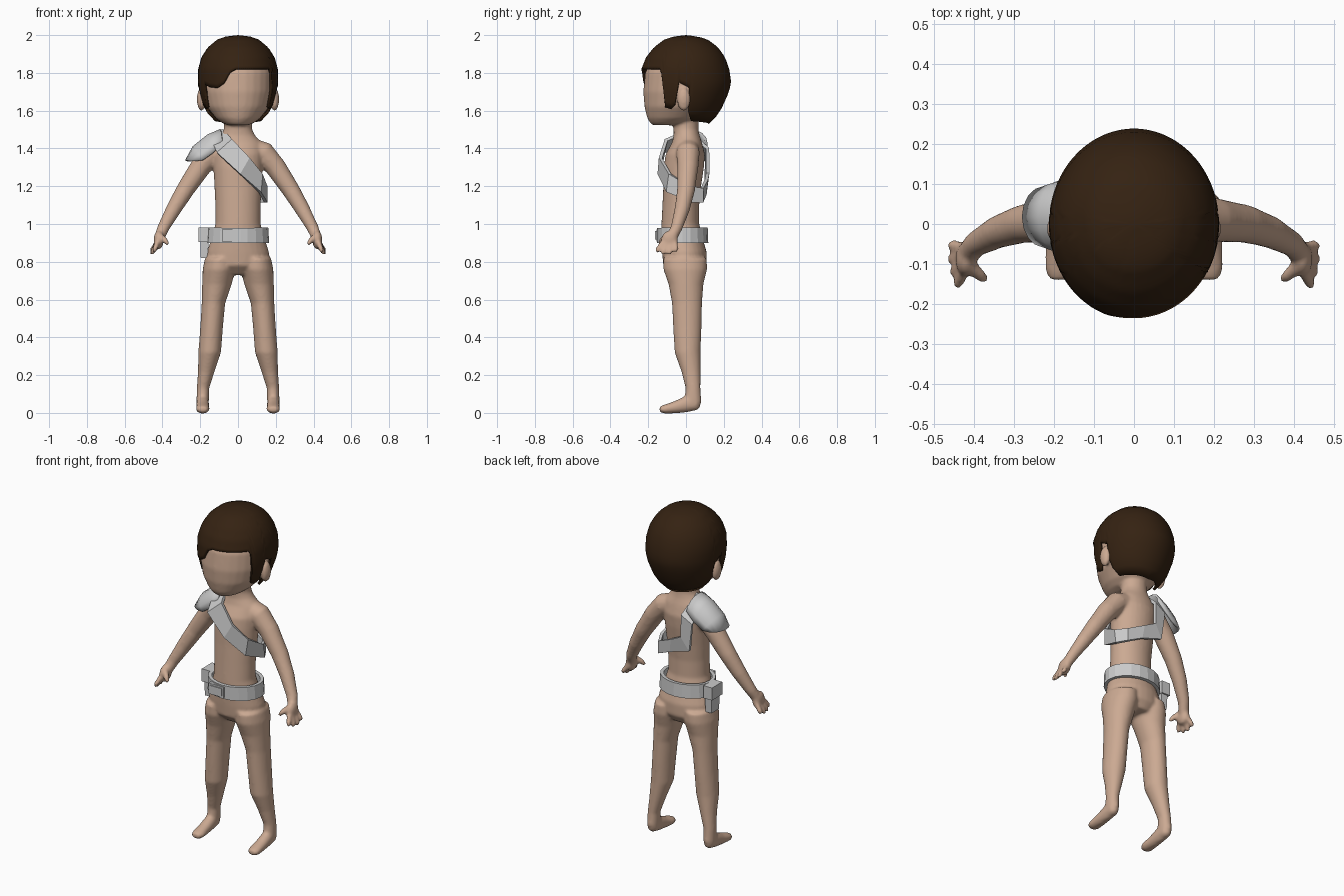
import bpy, bmesh
from math import sin, cos, pi, radians
from mathutils import Vector, Matrix

if "Cube" in bpy.data.objects:
    bpy.data.objects.remove(bpy.data.objects["Cube"])


def material(name, rgb):
    m = bpy.data.materials.new(name)
    m.diffuse_color = (*rgb, 1)
    m.use_nodes = True
    m.node_tree.nodes["Principled BSDF"].inputs["Base Color"].default_value = m.diffuse_color
    return m


def finish(bm, name, mat=None, smooth=False):
    bmesh.ops.recalc_face_normals(bm, faces=bm.faces)
    for f in bm.faces:
        f.smooth = smooth
    me = bpy.data.meshes.new(name)
    bm.to_mesh(me)
    bm.free()
    ob = bpy.data.objects.new(name, me)
    bpy.context.collection.objects.link(ob)
    if mat:
        me.materials.append(mat)
    return ob


def loft(bm, rings):
    """Closed tube through rings of points, capped at both ends."""
    vs = [[bm.verts.new(p) for p in r] for r in rings]
    n = len(vs[0])
    for a, b in zip(vs, vs[1:]):
        for i in range(n):
            j = (i + 1) % n
            bm.faces.new((a[i], a[j], b[j], b[i]))
    bm.faces.new(vs[0][::-1])
    bm.faces.new(vs[-1])


def oval(x, z, rx, yf, yb, n=28):
    """Level oval from yf (front) to yb (back)."""
    return [Vector((x + rx * sin(2 * pi * i / n),
                    (yf + yb) / 2 - (yb - yf) / 2 * cos(2 * pi * i / n), z)) for i in range(n)]


def pipe(bm, pts, n=14):
    """Round tube along (x, y, z, radius) points."""
    rings = []
    for i, p in enumerate(pts):
        a, b = Vector(pts[max(i - 1, 0)][:3]), Vector(pts[min(i + 1, len(pts) - 1)][:3])
        q = (b - a).to_track_quat('Z', 'Y')
        rings.append([Vector(p[:3]) + q @ Vector((p[3] * cos(2 * pi * k / n), p[3] * sin(2 * pi * k / n), 0))
                      for k in range(n)])
    loft(bm, rings)


def ball(bm, c, r):
    bmesh.ops.create_uvsphere(bm, u_segments=20, v_segments=12, radius=1,
                              matrix=Matrix.Translation(c) @ Matrix.Diagonal((*r, 1)))


def strip(name, pairs, thick):
    """Closed band given by (upper, lower) edge points."""
    bm = bmesh.new()
    vs = [(bm.verts.new(a), bm.verts.new(b)) for a, b in pairs]
    for i, (a, b) in enumerate(vs):
        c, d = vs[(i + 1) % len(vs)]
        bm.faces.new((a, b, d, c))
    ob = finish(bm, name)
    s = ob.modifiers.new("thickness", 'SOLIDIFY')
    s.thickness, s.offset = thick, 0
    return ob


def box(name, c, size, taper=1.0):
    bm = bmesh.new()
    bmesh.ops.create_cube(bm, size=1, matrix=Matrix.Translation(c) @ Matrix.Diagonal((*size, 1)))
    for v in bm.verts:
        if v.co.z < c[2]:
            v.co.x = c[0] + (v.co.x - c[0]) * taper
            v.co.y = c[1] + (v.co.y - c[1]) * taper
    return finish(bm, name)


def interp(table, t):
    """Linear lookup in rows (key, values...)."""
    for a, b in zip(table, table[1:]):
        if t <= b[0]:
            k = max(0, (t - a[0]) / (b[0] - a[0]))
            return [p + (q - p) * k for p, q in zip(a[1:], b[1:])]
    return list(table[-1][1:])


skin = material("skin", (0.60, 0.40, 0.29))
brown = material("hair_brown", (0.035, 0.016, 0.006))

# Body: torso and head lofts, mirrored limbs, fused by a remesh
bm = bmesh.new()
loft(bm, [oval(0, *r) for r in [
    (.73, .09, -.07, .08), (.78, .165, -.12, .11), (.85, .165, -.127, .11), (.92, .142, -.132, .09),
    (1.0, .12, -.13, .07), (1.1, .12, -.125, .07), (1.2, .125, -.12, .08), (1.3, .13, -.118, .095),
    (1.37, .135, -.108, .1), (1.43, .125, -.075, .085), (1.47, .09, -.065, .072),
    (1.5, .075, -.066, .066), (1.6, .072, -.066, .066)]])
loft(bm, [oval(0, *r) for r in [
    (1.523, .05, -.175, -.06), (1.535, .085, -.19, .03), (1.56, .118, -.205, .08), (1.62, .165, -.22, .15),
    (1.7, .187, -.226, .19), (1.8, .19, -.216, .2), (1.86, .175, -.19, .185), (1.9, .158, -.17, .165),
    (1.96, .09, -.09, .09), (1.975, .02, -.02, .02)]])
for s in (1, -1):
    # leg and foot
    loft(bm, [oval(s * x, z, rx, f, b) for x, z, rx, f, b in [
        (.095, .82, .08, -.12, .11), (.1, .76, .087, -.12, .112), (.112, .68, .078, -.092, .092),
        (.13, .58, .062, -.074, .085), (.14, .45, .06, -.068, .082), (.15, .32, .06, -.06, .077),
        (.168, .22, .044, -.025, .077), (.185, .13, .033, -.002, .077), (.187, .06, .033, -.01, .082),
        (.187, .025, .027, 0, .072)]])
    loft(bm, [[Vector((s * .187 + rx * cos(2 * pi * i / 16), y, zc + rz * sin(2 * pi * i / 16)))
               for i in range(16)] for y, rx, zc, rz in [
        (.06, .03, .05, .035), (0, .034, .047, .045), (-.06, .035, .03, .033),
        (-.115, .037, .02, .024), (-.14, .024, .019, .015)]])
    # arm
    pipe(bm, [(s * x, y, z, r) for x, y, z, r in [
        (.06, .01, 1.4, .06), (.135, .01, 1.375, .063), (.2, .01, 1.3, .056), (.28, 0, 1.18, .048),
        (.34, -.02, 1.08, .041), (.395, -.05, .98, .032), (.42, -.08, .92, .028)]])
    # hand
    ball(bm, (s * .42, -.087, .915), (.027, .045, .05))
    for y, tip in [(-.12, (.446, -.153, .85)), (-.1, (.456, -.122, .838)),
                   (-.077, (.46, -.09, .838)), (-.058, (.459, -.055, .85))]:
        pipe(bm, [(s * .425, y, .905, .015), (s * (tip[0] - .006), tip[1] + .003, tip[2] + .015, .014),
                  (s * tip[0], tip[1], tip[2], .009)], 10)
    pipe(bm, [(s * .415, -.1, .94, .018), (s * .383, -.13, .91, .016), (s * .37, -.138, .89, .01)], 10)
    # ear
    ball(bm, (s * .194, -.012, 1.66), (.024, .036, .062))
body = finish(bm, "body", skin, True)
m = body.modifiers.new("fuse", 'REMESH')
m.mode, m.voxel_size, m.use_smooth_shade = 'VOXEL', .008, True
m = body.modifiers.new("soften", 'SMOOTH')
m.factor, m.iterations = .5, 8

# Hair: cap hanging from the crown down to a varying hairline
shape = [(1.53, .10, -.10, .11), (1.58, .15, -.19, .16), (1.62, .178, -.218, .185), (1.70, .2, -.23, .22),
         (1.75, .206, -.233, .232), (1.82, .204, -.229, .222), (1.88, .187, -.205, .2),
         (1.93, .155, -.165, .165), (1.97, .107, -.112, .112), (1.985, .065, -.067, .067), (1.993, 0, 0, 0)]
hairline = [(-180, 1.535), (-100, 1.55), (-96, 1.72), (-81, 1.75), (-78, 1.63), (-72, 1.61), (-62, 1.62),
            (-57, 1.74), (-45, 1.725), (-32, 1.72), (-21, 1.745), (-12, 1.8), (-3, 1.82), (54, 1.82),
            (58, 1.79), (62, 1.62), (72, 1.61), (78, 1.63), (81, 1.75), (96, 1.72), (100, 1.55), (180, 1.535)]
bm = bmesh.new()
crown = bm.verts.new((0, 0, 1.993))
cols, rows = 120, 18
grid = []
for i in range(cols):
    a = -180 + 360 * i / cols
    low = interp(hairline, a)[0]
    col = []
    for k in range(1, rows + 1):
        z = 1.993 - (1.993 - low) * (k / rows) ** 1.6
        rx, f, b = interp(shape, z)
        col.append(bm.verts.new((rx * sin(radians(a)), (f + b) / 2 - (b - f) / 2 * cos(radians(a)), z)))
    grid.append(col)
for i in range(cols):
    c, d = grid[i], grid[(i + 1) % cols]
    bm.faces.new((crown, c[0], d[0]))
    for k in range(rows - 1):
        bm.faces.new((c[k], c[k + 1], d[k + 1], d[k]))
hair = finish(bm, "hair", brown, True)
m = hair.modifiers.new("thickness", 'SOLIDIFY')
m.thickness, m.offset = .014, 0

# Chest strap running over the shoulder and under the other arm
strip("chest_strap", [
    ((-.075, .01, 1.495), (-.15, .01, 1.465)), ((-.03, -.105, 1.445), (-.11, -.125, 1.375)),
    ((.06, -.135, 1.35), (.01, -.142, 1.265)), ((.125, -.085, 1.265), (.115, -.1, 1.17)),
    ((.147, .02, 1.2), (.147, .03, 1.115)), ((.115, .085, 1.19), (.115, .085, 1.115)),
    ((.02, .108, 1.235), (.03, .1, 1.155)), ((-.05, .115, 1.27), (-.1, .105, 1.195)),
    ((-.05, .115, 1.4), (-.12, .11, 1.36))], .018)

# Shoulder pad: arched plate sloping down over the arm
bm = bmesh.new()
grid = []
for x, z, half, dx, dz in [(-.09, 1.498, .09, .01, -.07), (-.16, 1.468, .092, .03, -.09),
                           (-.235, 1.408, .085, .05, -.07), (-.275, 1.335, .07, .05, -.002)]:
    row = []
    for k in range(9):
        t = -1 + k / 4
        drop = 1 - cos(t * pi / 2)
        row.append(bm.verts.new((x + dx * drop, .018 + half * sin(t * pi / 2), z + dz * drop)))
    grid.append(row)
for a, b in zip(grid, grid[1:]):
    for k in range(8):
        bm.faces.new((a[k], a[k + 1], b[k + 1], b[k]))
pad = finish(bm, "shoulder_pad", None, True)
m = pad.modifiers.new("thickness", 'SOLIDIFY')
m.thickness, m.offset = .012, 0

# Belt, buckle and side pouch
strip("belt", list(zip(oval(0, .98, .15, -.143, .105, 20), oval(0, .9, .155, -.143, .108, 20))), .02)
box("buckle_plate", (-.035, -.147, .94), (.1, .02, .064))
box("buckle_face", (-.035, -.155, .94), (.078, .016, .045))
box("pouch", (-.178, .005, .885), (.045, .085, .13), .85)
box("pouch_flap", (-.182, .005, .943), (.056, .098, .075))
